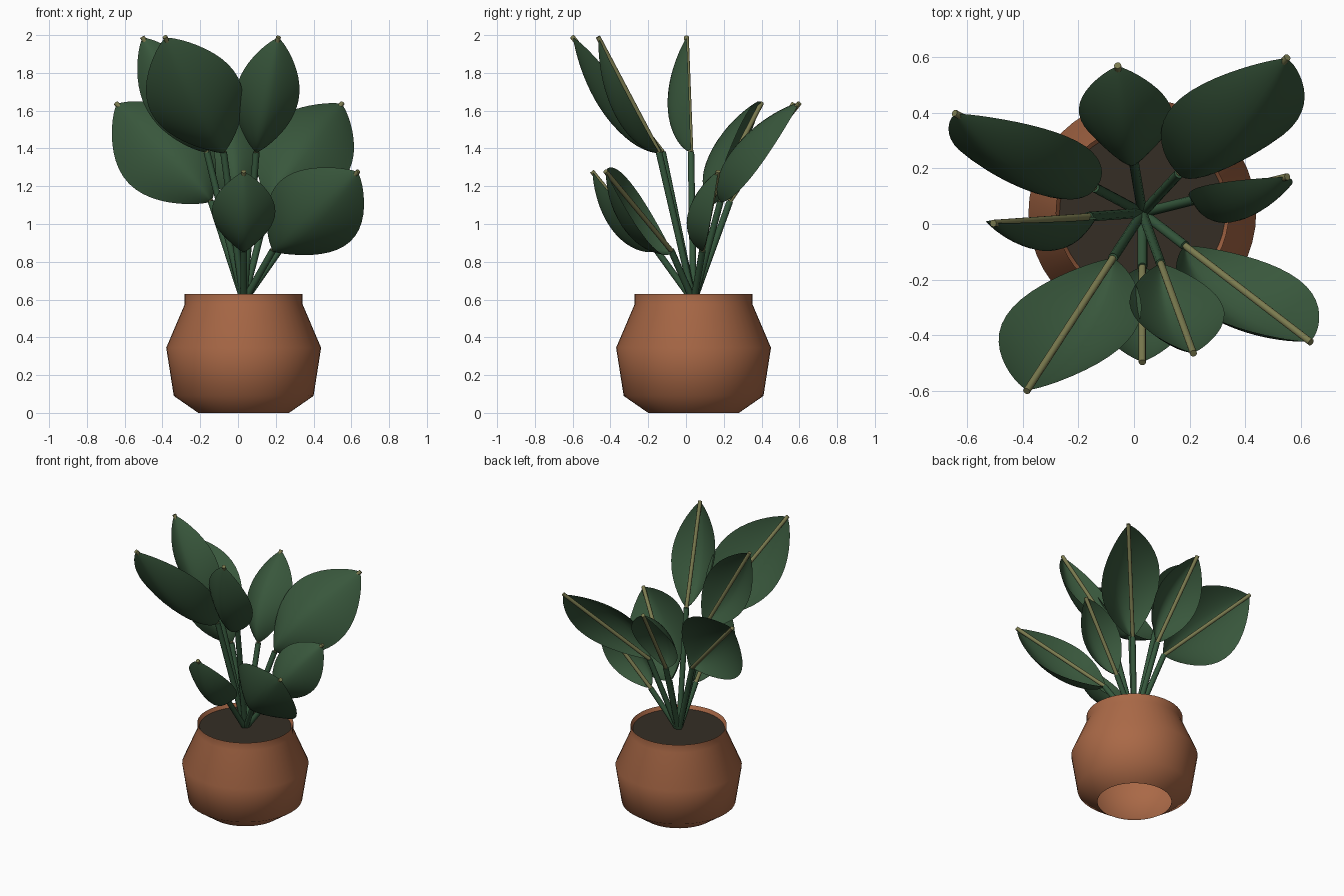
import bpy, bmesh, math
from mathutils import Vector

if "Cube" in bpy.data.objects:
    bpy.data.objects.remove(bpy.data.objects["Cube"])

CX, CY = 0.03, 0.04          # centre of the pot


def material(name, rgb):
    m = bpy.data.materials.new(name)
    m.diffuse_color = (*rgb, 1)
    m.use_nodes = True
    m.node_tree.nodes["Principled BSDF"].inputs["Base Color"].default_value = m.diffuse_color
    return m


CLAY = material("clay", (0.40, 0.14, 0.062))
SOIL = material("soil", (0.035, 0.027, 0.018))
STEM = material("stem_green", (0.035, 0.095, 0.045))
LEAF = material("leaf_green", (0.04, 0.095, 0.045))
RIB = material("rib_olive", (0.20, 0.20, 0.08))


def finish(name, bm, mat, angle):
    me = bpy.data.meshes.new(name)
    bm.to_mesh(me)
    bm.free()
    ob = bpy.data.objects.new(name, me)
    bpy.context.collection.objects.link(ob)
    me.materials.append(mat)
    bpy.ops.object.select_all(action='DESELECT')
    ob.select_set(True)
    bpy.context.view_layer.objects.active = ob
    bpy.ops.object.shade_smooth_by_angle(angle=math.radians(angle))
    return ob


def skin(bm, rows, closed):
    """Join rows of points with quads."""
    vs = [[bm.verts.new(p) for p in row] for row in rows]
    n = len(vs[0])
    for a, b in zip(vs, vs[1:]):
        for i in range(n if closed else n - 1):
            j = (i + 1) % n
            bm.faces.new((a[i], a[j], b[j], b[i]))
    return vs


def ring(r, z, n=48):
    return [Vector((CX + r * math.cos(2 * math.pi * i / n),
                    CY + r * math.sin(2 * math.pi * i / n), z)) for i in range(n)]


def rod(name, a, b, r, mat, n=10):
    q = Vector((0, 0, 1)).rotation_difference(b - a)
    circle = [q @ Vector((r * math.cos(2 * math.pi * i / n), r * math.sin(2 * math.pi * i / n), 0))
              for i in range(n)]
    bm = bmesh.new()
    vs = skin(bm, [[p + c for c in circle] for p in (a, b)], True)
    bm.faces.new(vs[0][::-1])
    bm.faces.new(vs[1])
    finish(name, bm, mat, 40)


def blade(name, base, tip, width, depth, nt=24, ns=14):
    """Bowl-shaped leaf, drawn upright and then tipped towards its direction."""
    d = tip - base
    q = Vector((0, 0, 1)).rotation_difference(d)
    rows = []
    for i in range(nt + 1):
        t = (1 - math.cos(math.pi * i / nt)) / 2
        s = max(math.sin(math.pi * t), 0)
        sag = depth * t ** 0.65 * (1 - t) ** 0.95 / 0.363   # deepest below the middle
        row = []
        for j in range(ns + 1):
            u = 2 * j / ns - 1
            p = Vector((u * width * s ** 0.77, -sag * (1 - abs(u) ** 1.6), t * d.length))
            row.append(base + q @ p)
        rows.append(row)
    bm = bmesh.new()
    skin(bm, rows, False)
    bmesh.ops.remove_doubles(bm, verts=bm.verts, dist=1e-5)
    finish(name, bm, LEAF, 60)


# Pot: turned profile with a short inner lip
bm = bmesh.new()
skin(bm, [ring(r, z) for r, z in ((0.24, 0), (0.37, 0.09), (0.41, 0.345),
                                  (0.312, 0.575), (0.312, 0.63), (0.297, 0.60))], True)
finish("pot", bm, CLAY, 50)

# Soil
bm = bmesh.new()
bm.faces.new([bm.verts.new(p) for p in ring(0.298, 0.605)])
finish("soil", bm, SOIL, 30)

# Leaves: heading in degrees, base height, tip height, large or small
leaves = [
    (237, 1.38, 1.985, True), (290, 1.38, 1.985, False), (184, 1.38, 1.985, False),
    (47, 1.12, 1.635, True), (152, 1.12, 1.635, True), (99.5, 1.12, 1.635, False),
    (-37.5, 0.86, 1.275, True), (270, 0.86, 1.275, False), (14, 0.86, 1.275, False),
]
root = Vector((CX, CY, 0.59))
for k, (deg, zb, zt, large) in enumerate(leaves, 1):
    a = math.radians(deg)
    out = Vector((math.cos(a), math.sin(a), 0))
    base = Vector((CX, CY, zb)) + out * 0.195
    tip = Vector((CX, CY, zt)) + out * (0.76 if large else 0.535)
    rod(f"stem_{k}", root, base, 0.018, STEM)
    rod(f"midrib_{k}", base, tip + (tip - base) * 0.01, 0.013, RIB)
    blade(f"leaf_{k}", base, tip, 0.25 if large else 0.168, 0.13 if large else 0.122)
